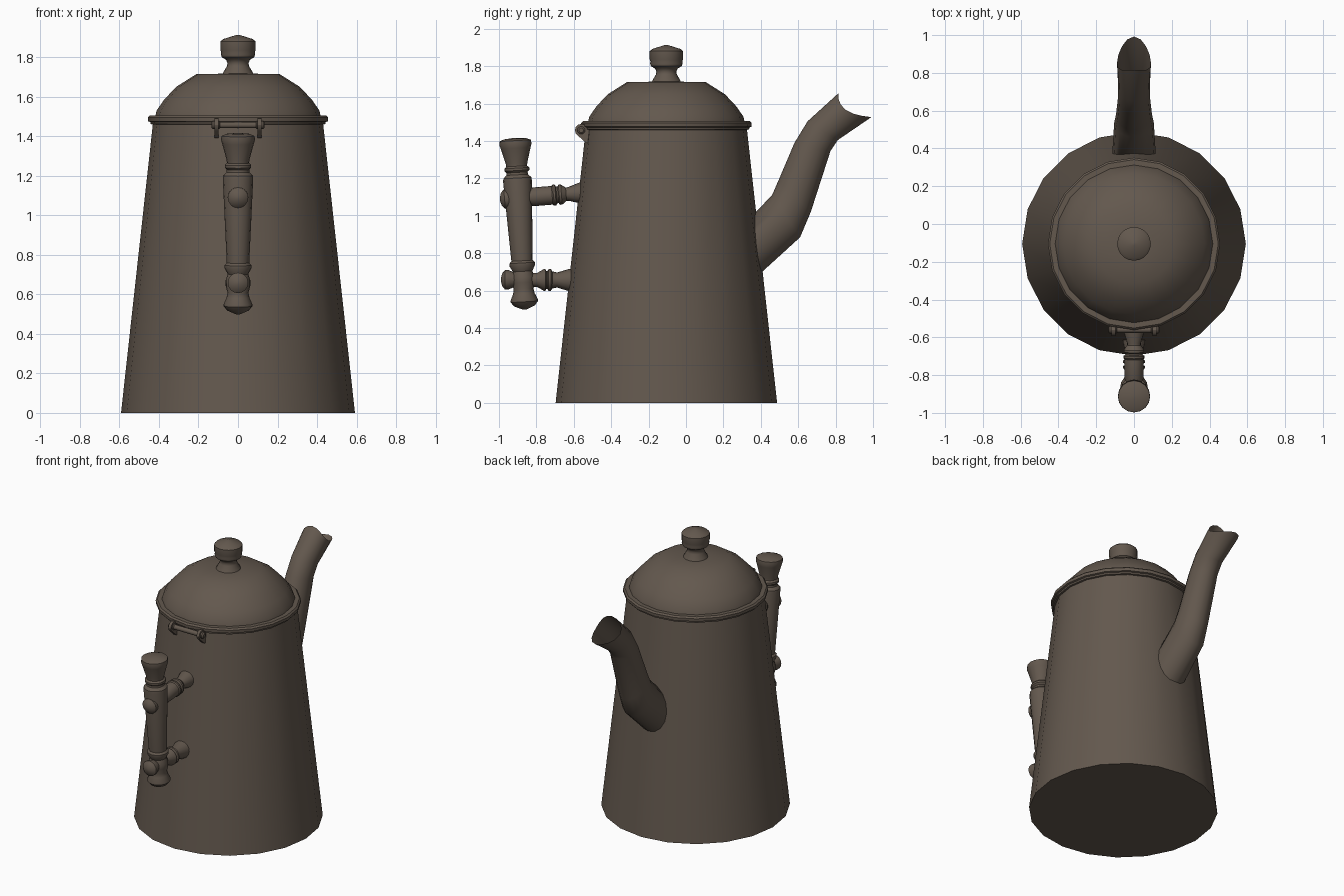
import bpy, bmesh, math
from mathutils import Vector

metal = bpy.data.materials.new("dark_pewter")
metal.diffuse_color = (0.125, 0.098, 0.076, 1)
CY = -0.105  # pot axis


def finish(name, bm, angle=40):
    bmesh.ops.recalc_face_normals(bm, faces=bm.faces)
    me = bpy.data.meshes.new(name)
    bm.to_mesh(me)
    bm.free()
    me.materials.append(metal)
    ob = bpy.data.objects.new(name, me)
    bpy.context.collection.objects.link(ob)
    bpy.ops.object.select_all(action='DESELECT')
    ob.select_set(True)
    bpy.context.view_layer.objects.active = ob
    bpy.ops.object.shade_smooth_by_angle(angle=math.radians(angle))
    return ob


def skin(bm, rings, caps=(True, True)):
    n = len(rings[0])
    vs = [[bm.verts.new(p) for p in r] for r in rings]
    for a, b in zip(vs, vs[1:]):
        for i in range(n):
            j = (i + 1) % n
            bm.faces.new((a[i], a[j], b[j], b[i]))
    for ring, cap in ((vs[0], caps[0]), (vs[-1], caps[1])):
        if cap:
            bm.faces.new(ring)


def lathe(name, profile, start, end, segs=16, angle=40):
    """Turn (radius, distance) pairs around the axis from start towards end."""
    start = Vector(start)
    ax = (Vector(end) - start).normalized()
    u = Vector((1, 0, 0)) if abs(ax.x) < 0.9 else Vector((0, 1, 0))
    u = (u - ax * u.dot(ax)).normalized()
    v = ax.cross(u)
    rings = []
    for r, d in profile:
        rings.append([start + ax * d + (u * math.cos(t) + v * math.sin(t)) * r
                      for t in (2 * math.pi * i / segs for i in range(segs))])
    bm = bmesh.new()
    skin(bm, rings)
    return finish(name, bm, angle)


base, up = (0, CY, 0), (0, CY, 1)

# tapered pot, rim, domed lid and knob
lathe("pot_body", [(0.592, 0), (0.43, 1.47)], base, up, 20)
lathe("rim", [(0.428, 1.458), (0.442, 1.462), (0.444, 1.472), (0.455, 1.476),
              (0.456, 1.496), (0.446, 1.506), (0.41, 1.506)], base, up, 20)
lathe("lid_dome", [(0.42, 1.495), (0.412, 1.53), (0.374, 1.585), (0.313, 1.65),
                   (0.21, 1.715), (0.06, 1.717)], base, up, 20)
lathe("lid_knob", [(0.08, 1.71), (0.074, 1.725), (0.056, 1.755), (0.053, 1.77),
                   (0.06, 1.787), (0.082, 1.80), (0.087, 1.815), (0.085, 1.825),
                   (0.089, 1.835), (0.089, 1.88), (0.075, 1.892), (0.008, 1.913)],
      base, up, 20)

# hinge: pin across x with two round lugs joined to the wall
lathe("hinge_pin", [(0.012, 0), (0.021, 0.008), (0.021, 0.04), (0.016, 0.045), (0.016, 0.225),
                    (0.021, 0.23), (0.021, 0.262), (0.012, 0.27)],
      (-0.135, -0.56, 1.457), (1, -0.56, 1.457), 12)
for side, s in (("left", -1), ("right", 1)):
    bm = bmesh.new()
    outline = [(-0.56 + 0.034 * math.cos(math.radians(a)), 1.457 + 0.034 * math.sin(math.radians(a)))
               for a in range(60, 241, 30)]
    outline += [(-0.535, 1.39), (-0.50, 1.39), (-0.50, 1.48)]
    skin(bm, [[(s * x, y, z) for y, z in outline] for x in (0.098, 0.118)])
    finish("hinge_lug_" + side, bm, 30)

# turned handle grip, leaning slightly outwards at the top
lo, hi = Vector((0, -0.862, 0.498)), Vector((0, -0.914, 1.418))
lathe("handle_grip", [(0.008, 0), (0.055, 0.02), (0.073, 0.042), (0.073, 0.052), (0.058, 0.085),
                      (0.053, 0.11), (0.062, 0.145), (0.062, 0.175), (0.052, 0.205),
                      (0.068, 0.235), (0.068, 0.25), (0.057, 0.262), (0.077, 0.69),
                      (0.075, 0.705), (0.058, 0.722), (0.057, 0.735), (0.067, 0.745),
                      (0.067, 0.758), (0.056, 0.768), (0.058, 0.785), (0.08, 0.865),
                      (0.086, 0.885), (0.084, 0.905), (0.06, 0.915), (0.008, 0.92)],
      lo, hi, 16, 35)

# two turned struts, each with a round button on the outer end
lathe("upper_strut", [(0.008, 0), (0.035, 0.008), (0.052, 0.025), (0.052, 0.05), (0.042, 0.08),
                      (0.042, 0.16), (0.05, 0.175), (0.05, 0.28), (0.056, 0.287), (0.056, 0.298),
                      (0.045, 0.304), (0.045, 0.312), (0.054, 0.318), (0.054, 0.33),
                      (0.036, 0.355), (0.036, 0.365), (0.056, 0.43), (0.056, 0.50)],
      (0, -0.995, 1.087), (0, -0.56, 1.122), 16, 35)
lathe("lower_strut", [(0.008, 0), (0.035, 0.008), (0.052, 0.022), (0.052, 0.04), (0.038, 0.075),
                      (0.038, 0.195), (0.058, 0.23), (0.058, 0.238), (0.048, 0.243),
                      (0.048, 0.25), (0.058, 0.255), (0.058, 0.268), (0.046, 0.275),
                      (0.04, 0.30), (0.058, 0.36), (0.058, 0.45)],
      (0, -0.99, 0.658), (0, -0.56, 0.656), 16, 35)

# curved spout: each section is (top y, top z, bottom y, bottom z, half width, side sag)
sections = [(0.32, 0.965, 0.33, 0.63, 0.118, 0), (0.46, 1.11, 0.61, 0.885, 0.105, 0),
            (0.497, 1.195, 0.667, 1.02, 0.095, 0), (0.58, 1.39, 0.772, 1.345, 0.084, 0),
            (0.65, 1.505, 0.812, 1.405, 0.084, 0), (0.815, 1.655, 0.992, 1.528, 0.09, 0.05)]
rings = []
for ty, tz, by, bz, w, sag in sections:
    ring = []
    for i in range(16):
        t = 2 * math.pi * i / 16
        c, s = math.cos(t), math.sin(t)
        ring.append((w * s, (ty + by) / 2 + c * (ty - by) / 2 - sag * s * s,
                     (tz + bz) / 2 + c * (tz - bz) / 2 - sag * 0.5 * s * s))
    rings.append(ring)
bm = bmesh.new()
skin(bm, rings, (True, False))
finish("spout", bm, 60)
